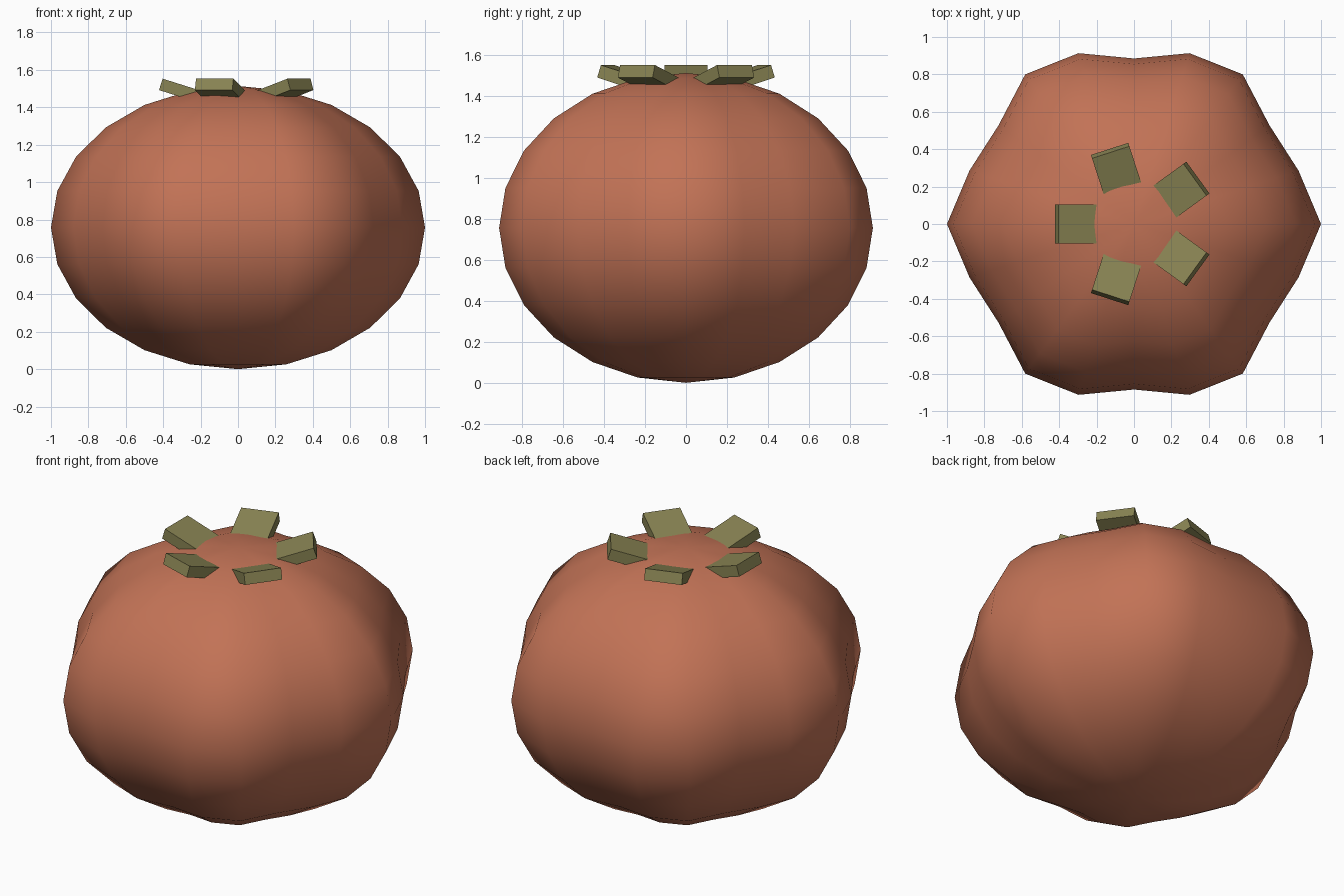
import bpy, bmesh
from math import atan2, cos, radians
from mathutils import Matrix, Vector

if "Cube" in bpy.data.objects:
    bpy.data.objects.remove(bpy.data.objects["Cube"], do_unlink=True)


def make_material(name, colour):
    mat = bpy.data.materials.new(name)
    mat.use_nodes = True
    mat.diffuse_color = (*colour, 1)
    mat.node_tree.nodes["Principled BSDF"].inputs["Base Color"].default_value = (*colour, 1)
    return mat


def make_object(name, bm, mat, smooth=False):
    for face in bm.faces:
        face.smooth = smooth
    mesh = bpy.data.meshes.new(name)
    bm.to_mesh(mesh)
    bm.free()
    mesh.materials.append(mat)
    obj = bpy.data.objects.new(name, mesh)
    bpy.context.collection.objects.link(obj)
    return obj


skin = make_material("terracotta red", (0.54, 0.17, 0.093))
green = make_material("olive green", (0.25, 0.23, 0.087))

# Fruit body: squashed sphere with six soft lobes
HALF_HEIGHT = 0.757
bm = bmesh.new()
bmesh.ops.create_uvsphere(bm, u_segments=20, v_segments=12, radius=1)
for v in bm.verts:
    lobe = 0.9425 + 0.0575 * cos(6 * atan2(v.co.y, v.co.x))
    v.co = Vector((v.co.x * lobe, v.co.y * lobe, (v.co.z + 1) * HALF_HEIGHT))
make_object("fruit_body", bm, skin, smooth=True)

# Leaves: five tilted blocks around the crown, inner ends sunk into the fruit
LENGTH, WIDTH, THICKNESS = 0.34, 0.21, 0.064
for i in range(5):
    bm = bmesh.new()
    bmesh.ops.create_cube(bm, size=1)
    # Origin at the outer top edge, so the tilt pivots there
    bmesh.ops.translate(bm, verts=bm.verts, vec=(-0.5, 0, -0.5))
    bmesh.ops.scale(bm, verts=bm.verts, vec=(LENGTH, WIDTH, THICKNESS))
    place = (Matrix.Rotation(radians(36 + 72 * i), 4, 'Z')
             @ Matrix.Translation((0.403, 0, 1.553))
             @ Matrix.Rotation(radians(-17.5), 4, 'Y'))
    bm.transform(place)
    make_object(f"leaf_{i + 1}", bm, green)
